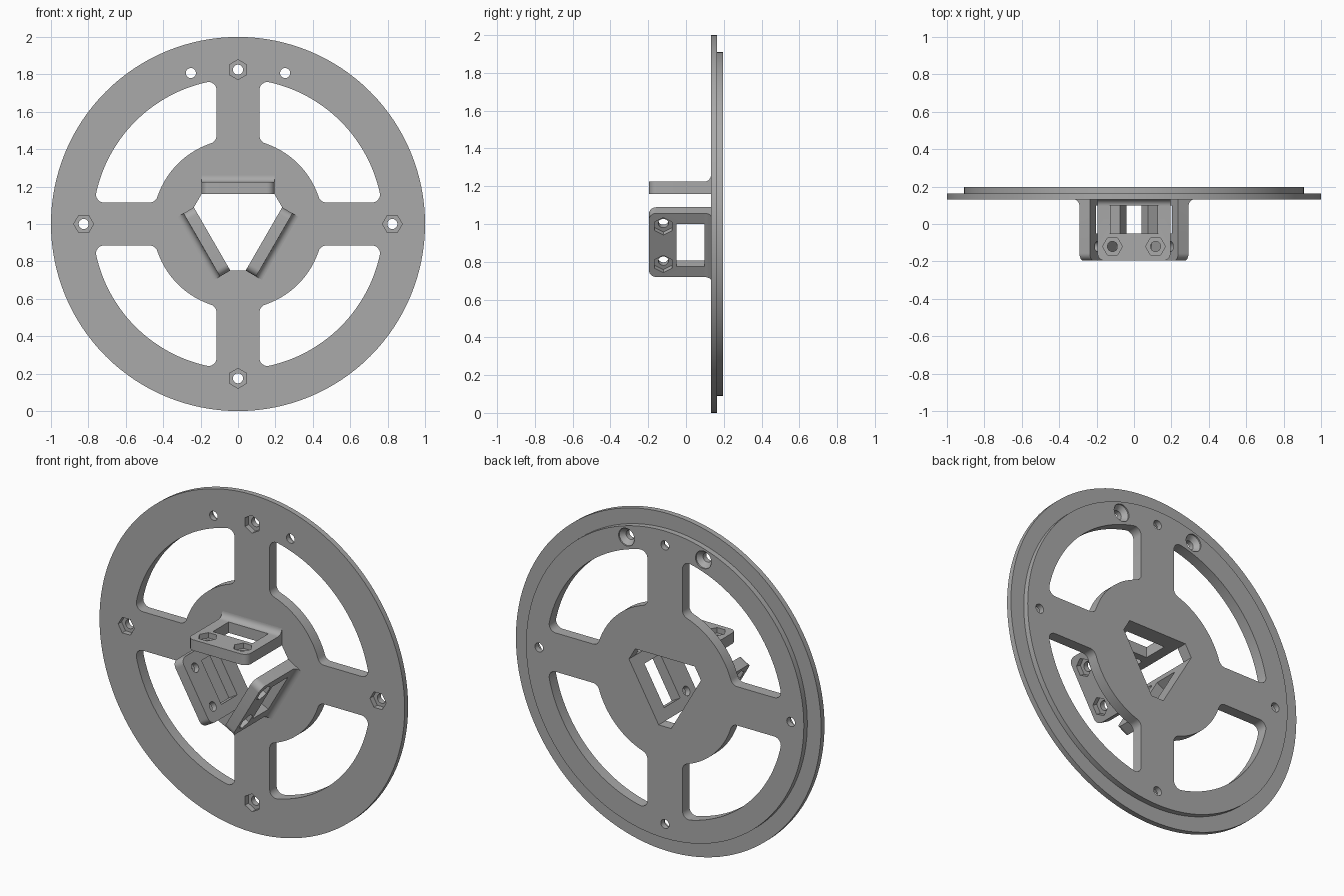
import bpy, bmesh
from math import sin, cos, pi, sqrt, atan2, hypot, radians
from mathutils import Matrix

cube = bpy.data.objects.get("Cube")
if cube:
    bpy.data.objects.remove(cube, do_unlink=True)

grey = bpy.data.materials.new("mid grey")
grey.use_nodes = True
tone = (0.40, 0.40, 0.40, 1)
grey.diffuse_color = tone
grey.node_tree.nodes["Principled BSDF"].inputs["Base Color"].default_value = tone

FRONT, STEP, BACK = 0.132, 0.164, 0.197      # plate depths along y
HOLE, HEX, POCKET = 0.027, 0.053, 0.032      # bolt hole, nut size, nut pocket depth
IN, OUT, HALF = 0.16, 0.224, 0.195           # bracket inner / outer face and half width

# Each axis choice turns an outline point (u, v) at height h into a 3D point
AXES = {
    "x": lambda u, v, h: (h, u, v),
    "y": lambda u, v, h: (u, h, v),
    "z": lambda u, v, h: (u, v, h),
}


def arc(cx, cy, r, a0, a1, n):
    return [(cx + r * cos(a0 + (a1 - a0) * i / n), cy + r * sin(a0 + (a1 - a0) * i / n))
            for i in range(n + 1)]


def ngon(cx, cy, r, n, phase=0.0):
    return arc(cx, cy, r, phase, phase + 2 * pi, n)[:-1]


def loft(bm, axis, *layers):
    """Capped solid through (outline, height) layers."""
    rings = [[bm.verts.new(AXES[axis](u, v, h)) for u, v in pts] for pts, h in layers]
    n = len(rings[0])
    bm.faces.new(rings[0])
    bm.faces.new(rings[-1][::-1])
    for a, b in zip(rings, rings[1:]):
        for i in range(n):
            j = (i + 1) % n
            bm.faces.new((a[i], b[i], b[j], a[j]))


def make(name, bm):
    bmesh.ops.recalc_face_normals(bm, faces=bm.faces)
    mesh = bpy.data.meshes.new(name)
    bm.to_mesh(mesh)
    bm.free()
    mesh.materials.append(grey)
    obj = bpy.data.objects.new(name, mesh)
    bpy.context.collection.objects.link(obj)
    return obj


def cut(obj, bm):
    """Subtract the solids in bm from obj."""
    cutter = make("cutter", bm)
    cutter.hide_render = True
    mod = obj.modifiers.new("cut", "BOOLEAN")
    mod.operation, mod.solver, mod.object = "DIFFERENCE", "EXACT", cutter
    graph = bpy.context.evaluated_depsgraph_get()
    result = bpy.data.meshes.new_from_object(obj.evaluated_get(graph))
    obj.modifiers.clear()
    obj.data = result
    bpy.data.objects.remove(cutter, do_unlink=True)


def finish(obj):
    bpy.ops.object.select_all(action="DESELECT")
    obj.select_set(True)
    bpy.context.view_layer.objects.active = obj
    bpy.ops.object.shade_smooth_by_angle(angle=radians(30))


def spoke_window(w=0.115, inner=0.455, outer=0.776, f=0.042):
    """Rounded outline of the opening between two spokes, first quadrant."""
    x = w + f
    yo, yi = sqrt((outer - f) ** 2 - x * x), sqrt((inner + f) ** 2 - x * x)
    ao, ai = atan2(yo, x), atan2(yi, x)
    half = arc(0, 0, outer, pi / 4, ao, 16)
    half += arc(x, yo, f, ao, pi, 8)[1:]
    half += arc(x, yi, f, pi, pi + ai, 8)
    half += arc(0, 0, inner, ai, pi / 4, 10)[1:]
    return half + [(v, u) for u, v in half[-2:0:-1]]


# Stepped wheel plate
bm = bmesh.new()
rim, lip = ngon(0, 0, 1, 128), ngon(0, 0, 0.91, 128)
loft(bm, "y", (rim, FRONT), (rim, STEP), (lip, STEP), (lip, BACK))
plate = make("wheel_plate", bm)

# Spoke openings, central opening, bolt holes and countersunk holes
bm = bmesh.new()
window = spoke_window()
for k in range(4):
    c, s = round(cos(k * pi / 2)), round(sin(k * pi / 2))
    turned = [(u * c - v * s, u * s + v * c) for u, v in window]
    loft(bm, "y", (turned, 0), (turned, 0.3))
    hole = ngon(0.825 * c, 0.825 * s, HOLE, 24)
    loft(bm, "y", (hole, 0), (hole, 0.3))
reach, spread = hypot(IN, HALF), atan2(HALF, IN)
centre = [(reach * cos(a), reach * sin(a)) for k in range(3)
          for a in (pi / 2 + k * 2 * pi / 3 - spread, pi / 2 + k * 2 * pi / 3 + spread)]
loft(bm, "y", (centre, 0), (centre, 0.3))
for x in (-0.252, 0.252):
    small, wide = ngon(x, 0.807, HOLE, 24), ngon(x, 0.807, 0.052, 24)
    loft(bm, "y", (small, 0), (small, BACK - 0.035), (wide, BACK - 0.008), (wide, 0.3))
cut(plate, bm)

# Nut pockets on the rim
bm = bmesh.new()
for k in range(4):
    a = k * pi / 2
    nut = ngon(0.825 * cos(a), 0.825 * sin(a), HEX, 6, a)
    loft(bm, "y", (nut, 0), (nut, FRONT + POCKET))
cut(plate, bm)
plate.location.z = 1
finish(plate)

# Bracket: slab with a root fillet and rounded front corners
f, tip = 0.036, -0.196
bm = bmesh.new()
side = [(tip, IN), (FRONT, IN)] + arc(FRONT - f, OUT + f, f, 0, -pi / 2, 8) + [(tip, OUT)]
loft(bm, "x", (side, -HALF), (side, HALF))
corners = [e for e in bm.edges if all(abs(v.co.y - tip) < 1e-4 for v in e.verts)
           and abs(e.verts[0].co.x - e.verts[1].co.x) < 1e-4]
bmesh.ops.bevel(bm, geom=corners, offset=0.04, segments=8, profile=0.5, affect="EDGES")
bracket = make("top_bracket", bm)

# Bracket window and bolt holes, then nut pockets on the outer face
bm, pockets = bmesh.new(), bmesh.new()
slot = [(-0.13, -0.05), (0.13, -0.05), (0.13, 0.098), (-0.13, 0.098)]
loft(bm, "z", (slot, 0), (slot, 0.4))
for x in (-0.115, 0.115):
    hole, nut = ngon(x, -0.12, HOLE, 24), ngon(x, -0.12, HEX, 6)
    loft(bm, "z", (hole, 0), (hole, 0.4))
    loft(pockets, "z", (nut, OUT - POCKET), (nut, 0.4))
cut(bracket, bm)
cut(bracket, pockets)
bracket.location.z = 1
finish(bracket)

# The other two brackets, turned a third of a circle each way
for name, angle in (("left_bracket", 120), ("right_bracket", -120)):
    copy = bpy.data.objects.new(name, bracket.data.copy())
    copy.data.transform(Matrix.Rotation(radians(angle), 4, "Y"))
    copy.location.z = 1
    bpy.context.collection.objects.link(copy)
